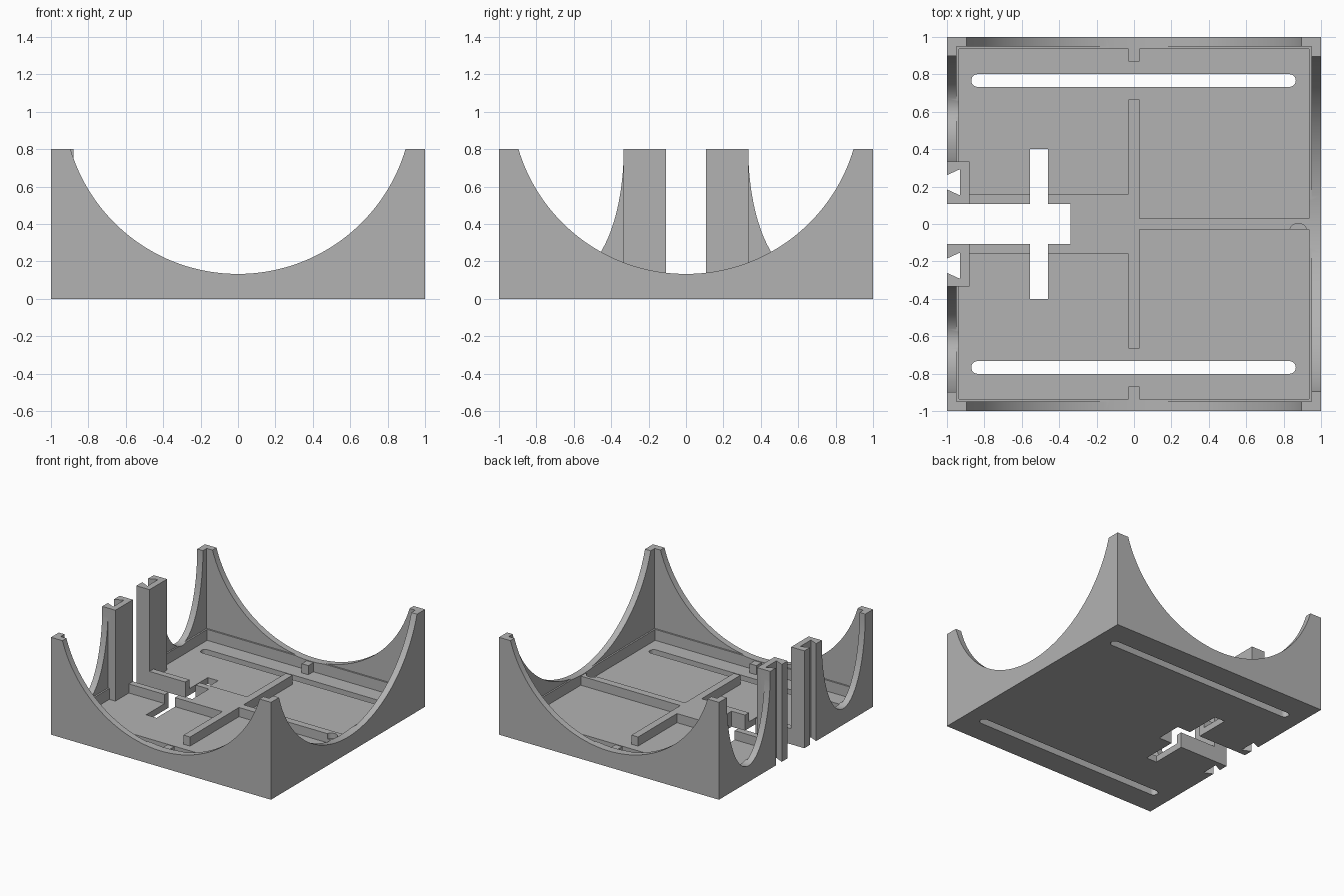
import bpy, bmesh, math
from mathutils import Vector

if "Cube" in bpy.data.objects:
    bpy.data.objects.remove(bpy.data.objects["Cube"], do_unlink=True)

FLOOR, LEDGE, RIB, TOP = 0.053, 0.143, 0.128, 0.8

grey = bpy.data.materials.new("plain grey")
grey.use_nodes = True
grey.diffuse_color = (0.45, 0.45, 0.45, 1)
grey.node_tree.nodes["Principled BSDF"].inputs["Base Color"].default_value = (0.45, 0.45, 0.45, 1)


def prism(name, profile, axis, start, end):
    """Extrude a 2D profile along an axis; the profile uses the other two axes in order."""
    def place(p, t):
        v = list(p)
        v.insert("xyz".index(axis), t)
        return Vector(v)
    bm = bmesh.new()
    face = bm.faces.new([bm.verts.new(place(p, start)) for p in profile])
    moved = bmesh.ops.extrude_face_region(bm, geom=[face])["geom"]
    shift = place((0, 0), end - start)
    bmesh.ops.translate(bm, vec=shift, verts=[g for g in moved if isinstance(g, bmesh.types.BMVert)])
    bmesh.ops.recalc_face_normals(bm, faces=bm.faces)
    mesh = bpy.data.meshes.new(name)
    bm.to_mesh(mesh)
    bm.free()
    mesh.materials.append(grey)
    obj = bpy.data.objects.new(name, mesh)
    bpy.context.collection.objects.link(obj)
    return obj


def box(name, x0, x1, y0, y1, z0, z1):
    return prism(name, [(x0, y0), (x1, y0), (x1, y1), (x0, y1)], "z", z0, z1)


def arc(cx, cz, rx, rz, a0, a1, n):
    angles = [math.radians(a0 + (a1 - a0) * i / n) for i in range(n + 1)]
    return [(cx + rx * math.cos(a), cz + rz * math.sin(a)) for a in angles]


def combine(tool, operation):
    """Apply a boolean to the tray, then discard the tool."""
    mod = tray.modifiers.new(operation, "BOOLEAN")
    mod.operation, mod.solver, mod.object = operation, "EXACT", tool
    bpy.context.view_layer.objects.active = tray
    bpy.ops.object.modifier_apply(modifier=mod.name)
    bpy.data.objects.remove(tool, do_unlink=True)


def cut(tool):
    combine(tool, "DIFFERENCE")


def add(tool):
    combine(tool, "UNION")


# Open box with a small ledge around the inside
tray = box("tray", -1, 1, -1, 1, 0, TOP)
lo, hi = 0.935, 0.948
cut(box("lower_cavity", -lo, lo, -lo, lo, FLOOR, 1))
cut(box("upper_cavity", -hi, hi, -hi, hi, LEDGE, 1))

# Large round scoops in the front, back and +x walls
scoop = arc(0, 1.068, 0.935, 0.935, 180, 360, 96)
cut(prism("front_back_scoop", scoop, "y", -1.2, 1.2))
cut(prism("side_scoop", scoop, "x", 0.7, 1.2))

# Narrow U scoops in the -x wall
for side in (-1, 1):
    scoop = arc(side * 0.616, TOP, 0.283, 0.667, 180, 360, 48)
    scoop = [(scoop[0][0], 1)] + scoop + [(scoop[-1][0], 1)]
    cut(prism("narrow_scoop", scoop, "x", -1.2, -0.8))

# Post block, raised middle and ribs on the floor
add(box("posts", -1, -0.88, -0.335, 0.335, 0, TOP))
add(box("raised_middle", -0.9, -0.01, -0.16, 0.16, 0.02, RIB))
add(box("cross_rib", -0.03, 0.03, -0.665, 0.665, 0.02, RIB))
add(box("long_rib", 0, 0.96, -0.03, 0.03, 0.02, RIB))
for side in (-1, 1):
    ys = sorted((side * 0.87, side * 0.96))
    add(box("wall_tab", -0.03, 0.03, *ys, 0.02, RIB))

# Cable opening, cross slot and dovetail grooves between the posts
cut(box("opening", -1.2, -0.34, -0.108, 0.108, -0.5, 1))
cut(box("cross_slot", -0.555, -0.46, -0.4, 0.4, -0.5, 1))
for side in (-1, 1):
    mid = side * 0.223
    groove = [(-1.01, mid - 0.034), (-0.93, mid - 0.07), (-0.93, mid + 0.07), (-1.01, mid + 0.034)]
    cut(prism("dovetail", groove, "z", -0.5, 1))

# Long rounded floor slots
for side in (-1, 1):
    y = side * 0.767
    ends = arc(0.831, y, 0.034, 0.034, -90, 90, 12) + arc(-0.836, y, 0.034, 0.034, 90, 270, 12)
    cut(prism("floor_slot", ends, "z", -0.5, 0.2))

# Small dimple in the long rib
cut(prism("rib_dimple", arc(0.878, -0.035, 0.045, 0.038, 0, 345, 23), "z", 0.085, 0.3))

# Smooth the curved cuts, keep the edges sharp
bpy.ops.object.select_all(action="DESELECT")
tray.select_set(True)
bpy.context.view_layer.objects.active = tray
bpy.ops.object.shade_smooth_by_angle(angle=math.radians(25))
